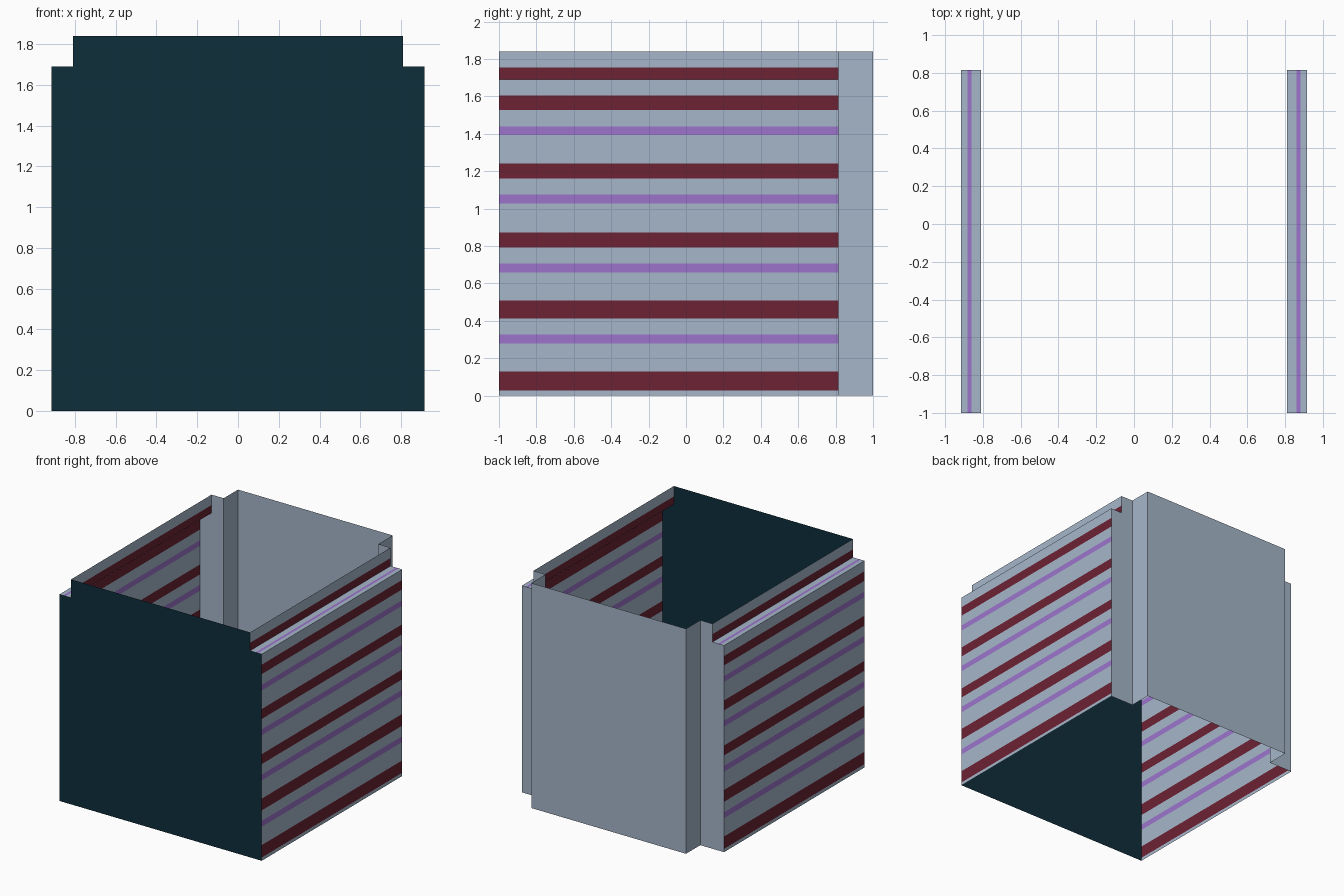
import bpy

if "Cube" in bpy.data.objects:
    bpy.data.objects.remove(bpy.data.objects["Cube"])


def lin(c):
    c /= 255
    return c / 12.92 if c <= 0.04045 else ((c + 0.055) / 1.055) ** 2.4


def material(name, r, g, b):
    m = bpy.data.materials.new(name)
    m.diffuse_color = (lin(r), lin(g), lin(b), 1)
    m.use_nodes = True
    m.node_tree.nodes["Principled BSDF"].inputs["Base Color"].default_value = m.diffuse_color
    return m


MATS = [material("pale blue grey", 166, 182, 202),
        material("dark red", 108, 34, 52),
        material("purple", 156, 116, 204),
        material("dark teal", 14, 46, 59)]
GREY, RED, PURPLE, TEAL = range(4)


def mesh_object(name, verts, faces, colours):
    me = bpy.data.meshes.new(name)
    me.from_pydata(verts, [], faces)
    for m in MATS:
        me.materials.append(m)
    for p, c in zip(me.polygons, colours):
        p.material_index = c
    me.update()
    ob = bpy.data.objects.new(name, me)
    bpy.context.collection.objects.link(ob)
    return ob


# Main dimensions
XO, XI, XB = 0.915, 0.81, 0.70     # outer side, upper side, recessed back
YF, YS, YB = -1.0, 0.815, 1.0      # front, back step, back panel
ZS, ZT = 1.69, 1.84                # ledge height, top height

# Front panel: wide sheet with notched upper corners
outline = [(-XO, 0), (XO, 0), (XO, ZS), (XI, ZS), (XI, ZT), (-XI, ZT), (-XI, ZS), (-XO, ZS)]
mesh_object("front_panel", [(x, YF, z) for x, z in outline], [list(range(8))], [TEAL])

# Side profile: bands up the wall, across the ledge and up the upper wall;
# each entry is (x, z, colour of the band ending there)
profile = [(XO, 0, None)]
for low, high, colour in [(.027, .128, RED), (.278, .326, PURPLE), (.412, .508, RED),
                          (.658, .706, PURPLE), (.791, .872, RED), (1.027, 1.075, PURPLE),
                          (1.16, 1.241, RED), (1.393, 1.439, PURPLE), (1.527, 1.604, RED)]:
    profile += [(XO, low, GREY), (XO, high, colour)]
profile += [(XO, ZS, GREY), (0.881, ZS, GREY), (0.86, ZS, PURPLE), (XI, ZS, GREY),
            (XI, 1.755, RED), (XI, ZT, GREY)]


def side_wall(name, s):
    verts = [(s * x, y, z) for x, z, _ in profile for y in (YF, YS)]
    faces = []
    for i in range(len(profile) - 1):
        f = [2 * i, 2 * i + 1, 2 * i + 3, 2 * i + 2]
        faces.append(f if s > 0 else f[::-1])
    mesh_object(name, verts, faces, [c for _, _, c in profile[1:]])


def back_step(name, s):
    # Step face with a notch for the ledge, then the short wall to the back
    pts = [(XO, 0), (XB, 0), (XB, ZT), (XI, ZT), (XI, ZS), (XO, ZS)]
    verts = [(s * x, YS, z) for x, z in pts] + [(s * XB, YB, 0), (s * XB, YB, ZT)]
    faces = [[0, 1, 2, 3, 4, 5], [1, 6, 7, 2]]
    if s < 0:
        faces = [f[::-1] for f in faces]
    mesh_object(name, verts, faces, [GREY, GREY])


for side, s in (("right", 1), ("left", -1)):
    side_wall("side_wall_" + side, s)
    back_step("back_step_" + side, s)

# Back panel; the top and bottom stay open
mesh_object("back_panel", [(XB, YB, 0), (-XB, YB, 0), (-XB, YB, ZT), (XB, YB, ZT)],
            [[0, 1, 2, 3]], [GREY])
